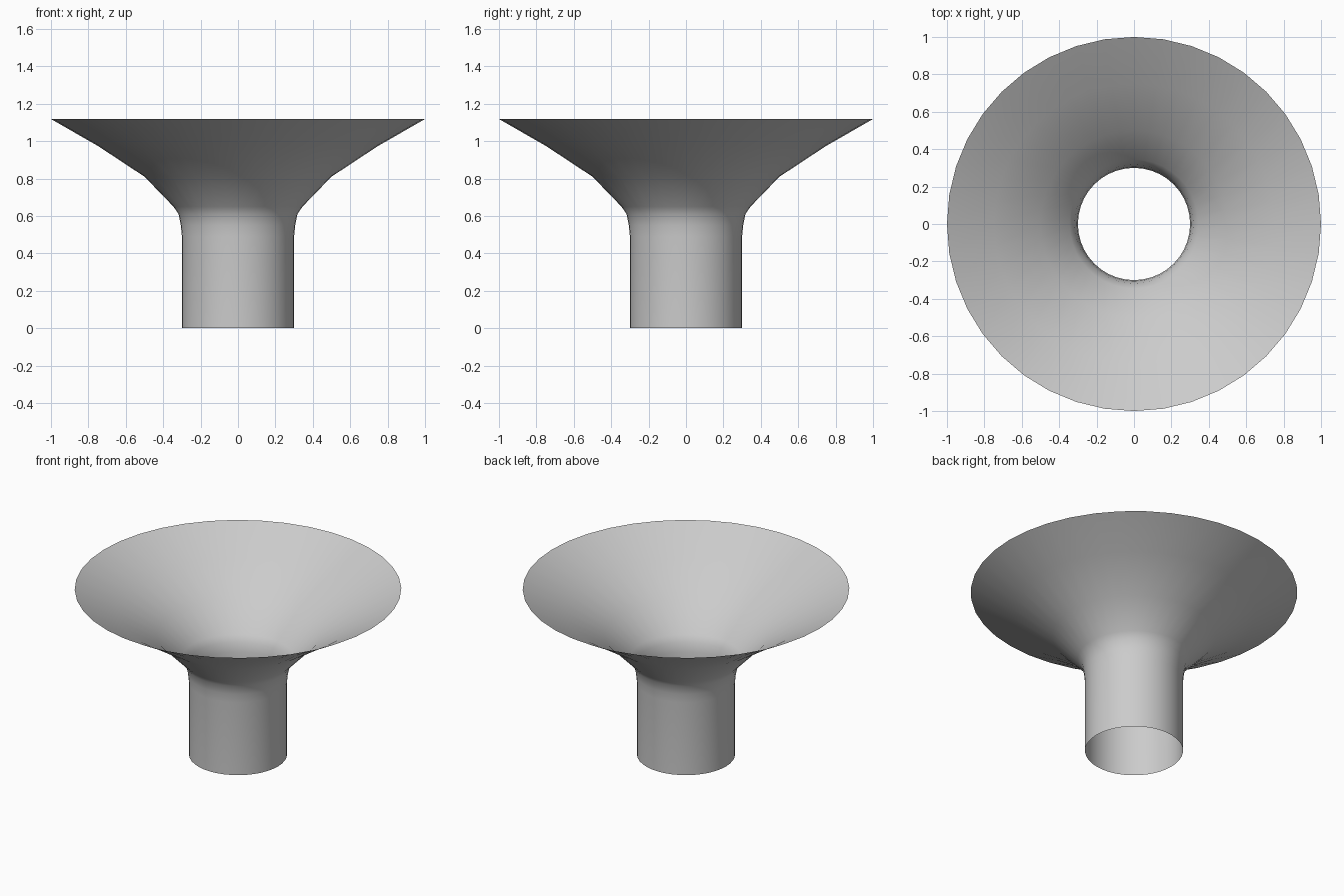
import bpy, bmesh, math
from mathutils import Matrix

if "Cube" in bpy.data.objects:
    bpy.data.objects.remove(bpy.data.objects["Cube"])

# Half profile of the open funnel: straight spout, short bend, flared cone
PROFILE = [(0.30, 0.0), (0.30, 0.49), (0.306, 0.55), (0.318, 0.61), (0.345, 0.65),
           (0.50, 0.81), (0.75, 0.975), (1.0, 1.118)]
SIDES = 40

# Spin the profile round the z axis into a thin open shell
bm = bmesh.new()
verts = [bm.verts.new((r, 0, z)) for r, z in PROFILE]
edges = [bm.edges.new(pair) for pair in zip(verts, verts[1:])]
bmesh.ops.spin(bm, geom=verts + edges, cent=(0, 0, 0), axis=(0, 0, 1),
               angle=math.tau, steps=SIDES, use_merge=True)
bmesh.ops.remove_doubles(bm, verts=bm.verts[:], dist=1e-5)
bmesh.ops.recalc_face_normals(bm, faces=bm.faces[:])

# Normals point outward
bm.normal_update()
f = bm.faces[:][0]
c = f.calc_center_median()
if f.normal.x * c.x + f.normal.y * c.y < 0:
    bmesh.ops.reverse_faces(bm, faces=bm.faces[:])
for face in bm.faces:
    face.smooth = True

mesh = bpy.data.meshes.new("funnel")
bm.to_mesh(mesh)
bm.free()
funnel = bpy.data.objects.new("funnel", mesh)
bpy.context.collection.objects.link(funnel)
